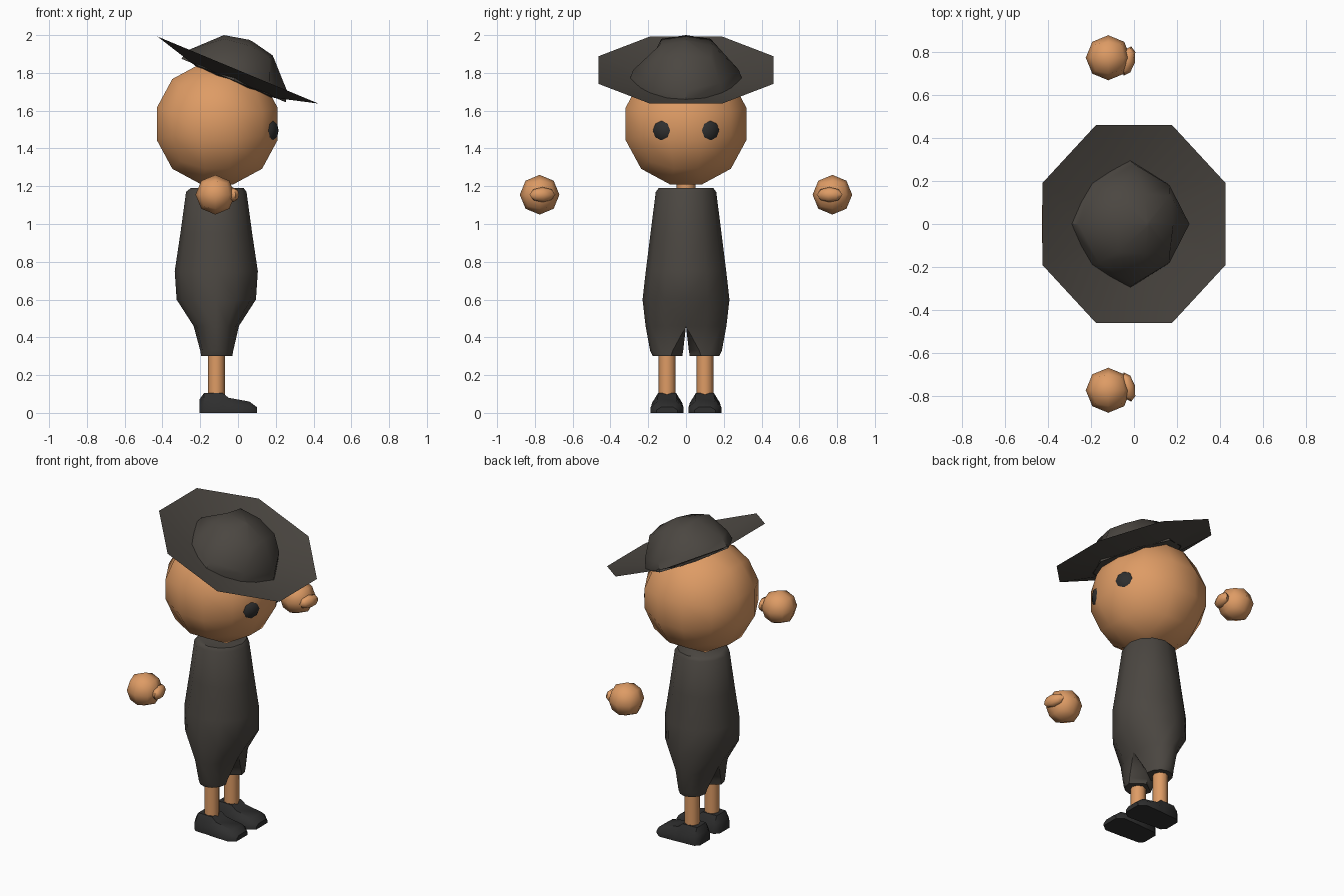
import bpy, bmesh, math
from mathutils import Vector, Matrix

cube = bpy.data.objects.get("Cube")
if cube:
    bpy.data.objects.remove(cube, do_unlink=True)


def material(name, rgb):
    m = bpy.data.materials.new(name)
    m.use_nodes = True
    m.diffuse_color = (*rgb, 1)
    bsdf = next(n for n in m.node_tree.nodes if n.type == 'BSDF_PRINCIPLED')
    bsdf.inputs["Base Color"].default_value = (*rgb, 1)
    bsdf.inputs["Roughness"].default_value = 0.8
    return m


SKIN = material("skin", (0.73, 0.33, 0.13))
CLOTH = material("dark cloth", (0.07, 0.062, 0.053))
BLACK = material("black leather", (0.028, 0.028, 0.028))


def finish(name, bm, mat, angle=50, matrix=None):
    if matrix:
        bm.transform(matrix)
    bmesh.ops.recalc_face_normals(bm, faces=bm.faces)
    me = bpy.data.meshes.new(name)
    bm.to_mesh(me)
    bm.free()
    me.materials.append(mat)
    ob = bpy.data.objects.new(name, me)
    bpy.context.collection.objects.link(ob)
    bpy.ops.object.select_all(action='DESELECT')
    ob.select_set(True)
    bpy.context.view_layer.objects.active = ob
    bpy.ops.object.shade_smooth_by_angle(angle=math.radians(angle))
    return ob


def round_cube(name, mat, cuts, radius, matrix):
    """Subdivided cube pushed out to a sphere with evenly spaced angles."""
    bm = bmesh.new()
    bmesh.ops.create_cube(bm, size=2)
    bmesh.ops.subdivide_edges(bm, edges=bm.edges, cuts=cuts, use_grid_fill=True)
    for v in bm.verts:
        v.co = Vector([math.tan(c * math.pi / 4) for c in v.co]).normalized() * radius
    return finish(name, bm, mat, 60, matrix)


def loft(name, mat, rings, angle=50, cap_start=True, cap_end=True, matrix=None):
    """Skin closed rings that have equal point counts."""
    bm = bmesh.new()
    loops = [[bm.verts.new(p) for p in r] for r in rings]
    n = len(loops[0])
    for a, b in zip(loops, loops[1:]):
        for i in range(n):
            j = (i + 1) % n
            bm.faces.new((a[i], a[j], b[j], b[i]))
    if cap_start:
        bm.faces.new(loops[0])
    if cap_end:
        bm.faces.new(loops[-1])
    return finish(name, bm, mat, angle, matrix)


def circle(x, y, z, r, n=8, turn=0.0):
    return [(x + r * math.cos(turn + k * math.tau / n),
             y + r * math.sin(turn + k * math.tau / n), z) for k in range(n)]


T = Matrix.Translation

# Head and neck
round_cube("head", SKIN, 2, 0.342, T((-0.11, 0, 1.53)))
loft("neck", SKIN, [circle(-0.11, 0, z, 0.05) for z in (1.15, 1.25)])

# Robe: one half, mirrored; each ring is z, back x, front x, outer y, y of ends, inner y
bm = bmesh.new()
profile = [(1.19, -0.25, 0.03, 0.145, 0, None), (1.17, -0.275, 0.045, 0.16, 0, None),
           (0.95, -0.305, 0.075, 0.188, 0, None), (0.75, -0.335, 0.105, 0.213, 0, None),
           (0.6, -0.325, 0.095, 0.23, 0, None), (0.46, -0.235, 0.005, 0.214, 0, 0),
           (0.33, -0.2, -0.025, 0.19, 0.07, 0.015), (0.3, -0.195, -0.03, 0.175, 0.08, 0.02)]
rings = []
for z, x0, x1, y1, y0, inner in profile:
    cx, rx = (x0 + x1) / 2, (x1 - x0) / 2
    ring = []
    for k in range(7):
        t = math.radians(-90 + 30 * k)
        ring.append(bm.verts.new((cx + rx * math.sin(t), y0 + (y1 - y0) * math.cos(t), z)))
    if inner is not None:
        ring.append(bm.verts.new((cx, inner, z)))
    rings.append(ring)
for a, b in zip(rings, rings[1:]):
    for i in range(6):
        bm.faces.new((a[i], a[i + 1], b[i + 1], b[i]))
    if len(a) == 8:
        bm.faces.new((a[6], a[7], b[7], b[6]))
        bm.faces.new((a[7], a[0], b[0], b[7]))
bm.faces.new(rings[0])
bm.faces.new(rings[-1])
robe = finish("robe", bm, CLOTH, 50)
mirror = robe.modifiers.new("mirror", 'MIRROR')
mirror.use_axis = (False, True, False)
mirror.use_clip = True

# Paired parts
shoe_sections = [(-0.205, 0.05, 0.07), (-0.18, 0.075, 0.105), (-0.08, 0.08, 0.105),
                 (-0.05, 0.083, 0.08), (0.06, 0.087, 0.06), (0.1, 0.055, 0.03)]
for side, s in (("front", -1), ("rear", 1)):
    loft(side + "_leg", SKIN, [circle(-0.115, s * 0.1, z, 0.045) for z in (0.08, 0.36)])

    # Shoes
    loft(side + "_shoe", BLACK,
         [[(x, s * 0.1 + w * a, h * b) for a, b in
           ((-1, 0), (-1, 0.5), (-0.6, 1), (0.6, 1), (1, 0.5), (1, 0))]
          for x, w, h in shoe_sections], 45)

    # Floating hands with a thumb
    round_cube(side + "_hand", SKIN, 1, 0.105, T((-0.12, s * 0.775, 1.155)))
    round_cube(side + "_thumb", SKIN, 1, 1,
               T((-0.03, s * 0.76, 1.155)) @ Matrix.Rotation(math.radians(-14 * s), 4, 'Z')
               @ Matrix.Diagonal((0.035, 0.07, 0.04, 1)))

    # Eyes, lying flat against the face
    round_cube(side + "_eye", BLACK, 1, 1,
               T((0.185, s * 0.13, 1.495)) @ Matrix.Rotation(math.radians(29 * s), 4, 'Z')
               @ Matrix.Diagonal((0.018, 0.053, 0.052, 1)))

# Hat: tilted dished brim and boxy crown
tilt = T((0, 0, 1.815)) @ Matrix.Rotation(math.radians(22.6), 4, 'Y')
loft("hat_brim", CLOTH,
     [circle(0, 0, z, r, 8, math.pi / 8) for r, z in ((0.5, 0), (0.2, -0.075))],
     50, cap_start=False, matrix=tilt)


def crown_ring(axis, diagonal, z_axis, z_diagonal):
    ring = []
    for k in range(8):
        r, z = (axis, z_axis) if k % 2 == 0 else (diagonal * math.sqrt(2), z_diagonal)
        ring.append((r * math.cos(k * math.pi / 4), r * math.sin(k * math.pi / 4), z))
    return ring


loft("hat_crown", CLOTH,
     [crown_ring(0.3, 0.19, -0.06, -0.06), crown_ring(0.28, 0.18, 0, 0),
      crown_ring(0.14, 0.13, 0.142, 0.125), crown_ring(0.01, 0.007, 0.17, 0.17)],
     50, cap_start=False, matrix=tilt)
